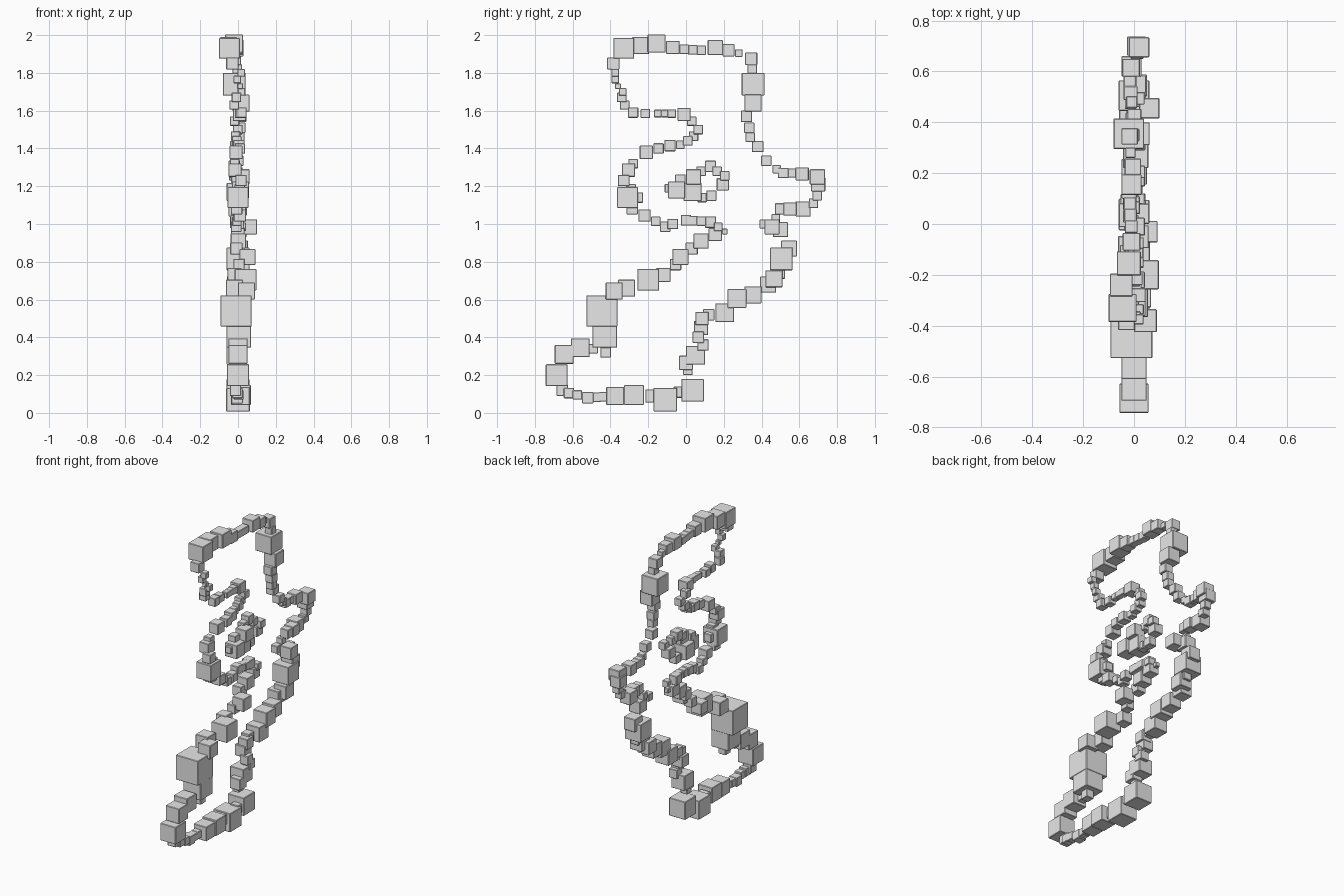
import bpy
import bmesh
import random
from mathutils import Matrix, Vector

random.seed(4)

default_cube = bpy.data.objects.get("Cube")
if default_cube:
    bpy.data.objects.remove(default_cube, do_unlink=True)


def make_material(name, colour):
    material = bpy.data.materials.new(name)
    material.use_nodes = True
    material.diffuse_color = colour
    shader = material.node_tree.nodes["Principled BSDF"]
    shader.inputs["Base Color"].default_value = colour
    return material


stone_grey = make_material("stone grey", (0.8, 0.8, 0.8, 1))


def add_block(mesh, centre, size):
    """Add one upright cube to the mesh being built."""
    placement = Matrix.Translation(centre)
    bmesh.ops.create_cube(mesh, size=size, matrix=placement)


def bridge_gap(mesh, first, second):
    """Fill an open space between neighbouring blocks with small ones."""
    (start, start_size), (end, end_size) = first, second
    step = end - start
    reach = max(abs(step.y), abs(step.z))
    gap = reach - (start_size + end_size) / 2
    if gap < 0.025:
        return
    filler_size = min(start_size, end_size, 0.06)
    filler_count = max(1, round(gap / filler_size))
    for index in range(filler_count):
        travelled = start_size / 2 + gap * (index + 0.5) / filler_count
        add_block(mesh, start + step * (travelled / reach), filler_size)


def block_chain(name, blocks):
    """Blocks are (y, z, size) in hundredths, with an optional sideways x."""
    mesh = bmesh.new()
    previous = None
    for y, z, size, *sideways in blocks:
        x = sideways[0] if sideways else random.uniform(-2, 2)
        current = (Vector((x, y, z)) / 100, size / 100)
        add_block(mesh, *current)
        if previous:
            bridge_gap(mesh, previous, current)
        previous = current

    data = bpy.data.meshes.new(name)
    mesh.to_mesh(data)
    mesh.free()
    data.materials.append(stone_grey)
    chain = bpy.data.objects.new(name, data)
    bpy.context.scene.collection.objects.link(chain)

    # Slightly softened block edges
    bevel = chain.modifiers.new("softened edges", "BEVEL")
    bevel.width = 0.003
    bevel.segments = 1
    return chain


# Top edge of the outline, front corner to back corner
block_chain("top_edge", [
    (-33, 193, 11, -4.5), (-24, 194.5, 9, -5), (-15.5, 195.5, 9.5, -2),
    (-7, 193.5, 7, -1), (-1, 192.5, 5), (8, 192, 5), (15.5, 193.5, 8, -1),
    (22.5, 192, 6.5), (28, 190.5, 4), (34.5, 187.5, 6.5),
])

# Upper back, running down and out to the rear point
block_chain("upper_back", [
    (35, 182, 5), (35.5, 174, 12, -2), (35.5, 164, 9), (32, 157, 6, 1.5),
    (33.5, 151, 5.5), (34, 146, 5), (38, 141, 6), (42.5, 133.5, 5.5),
    (48, 129, 4.5), (51.5, 127, 5.5), (56, 127, 5), (61.5, 126.5, 7),
    (69.5, 125, 8, 2),
])

# Rear point, folding back in towards the body
block_chain("rear_fold", [
    (70, 121, 7.5, 1), (69.5, 115, 5), (67.5, 111, 5), (62, 108, 8, -1),
    (55, 108, 7), (50, 108, 6), (47.5, 103, 4.5), (41.5, 100, 5),
    (45.5, 98.5, 8, 6), (50, 97, 8),
])

# Lower back, down to the heel
block_chain("lower_back", [
    (54.5, 87, 8.5), (50.5, 81.5, 12, 0), (49.5, 74, 6), (46.5, 71, 9),
    (43.5, 68, 8.5), (35.5, 62.5, 9), (27, 60.5, 10), (20.5, 53, 10),
    (12, 52, 6), (8.5, 50, 7), (8, 45, 7.5), (6.5, 40, 6), (9, 36, 6),
    (5, 30.5, 10, -1), (0, 26.5, 7.5), (1, 22.5, 5),
])

# Base edge, heel to toe
block_chain("base_edge", [
    (3.5, 12, 12, 0), (-3.5, 11, 6), (-11, 7, 12.5, 0), (-18, 9, 7),
    (-27.5, 9.5, 10.5), (-37.5, 9, 9.5), (-43.5, 8.5, 5), (-52, 8, 6),
    (-57.5, 9.5, 5), (-62, 10.5, 5.5), (-65.5, 12, 6),
])

# Lower front, toe up to the waist
block_chain("lower_front", [
    (-68.5, 20, 11.5, 0), (-64.5, 31, 10, 0), (-56, 34.5, 10, 0),
    (-49, 34, 5), (-42.5, 32, 5.5), (-43, 41, 13, 0.5),
    (-44.5, 54, 16.5, -1), (-38, 64.5, 9, 4.5), (-31.5, 66, 9),
    (-20, 70.5, 11.5, 4), (-12, 73, 7.5), (-5.5, 78.5, 6),
    (-3, 82.5, 8.5, 5), (3, 87, 6.5), (8, 91, 8), (15.5, 94.5, 7),
    (20.5, 96, 3),
])

# Lower bulge, from the waist round to the neck
block_chain("front_bulge", [
    (17, 98.5, 4.5), (13, 101, 6), (8, 101.5, 5), (0, 102, 5.5),
    (-7, 100, 5.5), (-11, 98.5, 5.5), (-16, 101.5, 5), (-22, 104.5, 6.5),
    (-28.5, 108, 6), (-31, 114, 11, 0), (-25.5, 114, 5.5), (-33, 123, 6),
    (-30.5, 128.5, 7), (-28, 132, 5), (-21, 138, 7), (-14.5, 140, 5.5),
    (-8.5, 141.5, 6), (-3, 142, 4.5), (1, 144, 5),
])

# Neck hollow, then up the front to the top corner
block_chain("upper_front", [
    (4, 146.5, 5), (6.5, 150, 5), (3, 154.5, 5), (-1, 158, 7), (-7.5, 158.5, 4.5),
    (-15, 158.5, 4), (-21.5, 158.5, 5), (-28, 159, 5.5), (-32.5, 163, 5),
    (-34, 167, 5), (-33.5, 170, 4), (-36, 173, 3), (-37.5, 176.5, 4),
    (-37.5, 180, 4), (-38.5, 185, 6.5, -3),
])

# Small inner ring with a tail at the front
block_chain("inner_ring", [
    (-9, 119, 4.5), (-5, 118, 9), (-3, 123.5, 5.5), (4, 125, 8, 2),
    (3.5, 117, 9.5), (8.5, 114, 5), (13.5, 115, 5.5), (19.5, 121, 6.5),
    (20.5, 125.5, 5), (16.5, 128, 5), (13, 130.5, 6), (8, 128, 5),
])
